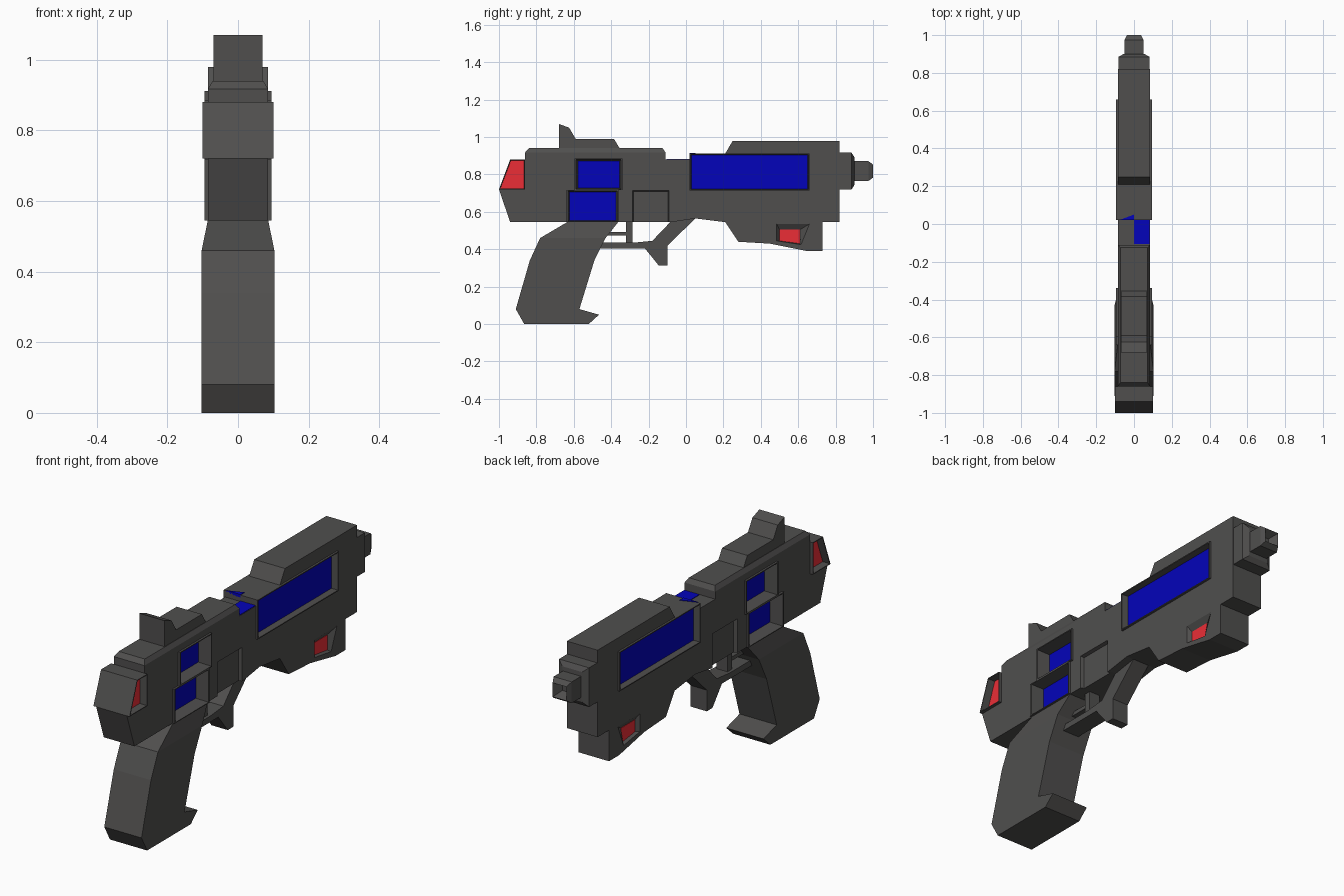
import bpy, bmesh


def material(name, rgb):
    m = bpy.data.materials.new(name)
    m.diffuse_color = (*rgb, 1)
    return m


GREY = material("dark_grey", (0.08, 0.078, 0.076))
BLUE = material("blue_panel", (0.001, 0.001, 0.49))
RED = material("red_panel", (0.83, 0.027, 0.037))


def loft(name, rings, mat=GREY):
    """Skin equal-length rings of 3D points and cap both ends."""
    bm = bmesh.new()
    vs = [[bm.verts.new(p) for p in r] for r in rings]
    n = len(vs[0])
    for a, b in zip(vs, vs[1:]):
        for i in range(n):
            j = (i + 1) % n
            bm.faces.new((a[i], a[j], b[j], b[i]))
    bm.faces.new(vs[0])
    bm.faces.new(vs[-1])
    bmesh.ops.recalc_face_normals(bm, faces=bm.faces)
    me = bpy.data.meshes.new(name)
    bm.to_mesh(me)
    bm.free()
    me.materials.append(mat)
    ob = bpy.data.objects.new(name, me)
    bpy.context.collection.objects.link(ob)
    return ob


def prism(name, profile, x0, x1, mat=GREY):
    """Extrude a (y, z) profile from x0 to x1."""
    return loft(name, [[(x, y, z) for y, z in profile] for x in (x0, x1)], mat)


def rect(y0, y1, z0, z1):
    return [(y0, z0), (y1, z0), (y1, z1), (y0, z1)]


def cut(ob, cutters):
    for c in cutters:
        m = ob.modifiers.new("cut", 'BOOLEAN')
        m.operation, m.solver, m.object = 'DIFFERENCE', 'EXACT', c
    bpy.context.view_layer.update()
    dg = bpy.context.evaluated_depsgraph_get()
    me = bpy.data.meshes.new_from_object(ob.evaluated_get(dg))
    ob.modifiers.clear()
    ob.data = me


# Main receiver with lower front housing
body = prism("receiver", [
    (-1, 0.72), (-0.94, 0.545), (-0.08, 0.545), (0.05, 0.565), (0.21, 0.545),
    (0.28, 0.44), (0.45, 0.43), (0.65, 0.39), (0.73, 0.39), (0.73, 0.545),
    (0.82, 0.545), (0.82, 0.98), (0.25, 0.98), (0.21, 0.912), (0.02, 0.912),
    (0.02, 0.88), (-0.11, 0.88), (-0.11, 0.91), (-0.86, 0.91), (-0.86, 0.88),
    (-0.94, 0.88)], -0.085, 0.085)

# Recessed windows: name, frame outline, frame x, opening, floor outline, floor x, material
windows = [
    ("barrel", rect(0.02, 0.66, 0.715, 0.912), 0.095, rect(0.025, 0.655, 0.72, 0.907),
     rect(0.03, 0.65, 0.722, 0.905), 0.06, BLUE),
    ("upper", rect(-0.595, -0.34, 0.717, 0.885), 0.095, rect(-0.588, -0.347, 0.722, 0.88),
     rect(-0.578, -0.355, 0.728, 0.872), 0.027, BLUE),
    ("lower", rect(-0.64, -0.36, 0.545, 0.717), 0.095, rect(-0.63, -0.367, 0.549, 0.712),
     rect(-0.622, -0.375, 0.555, 0.706), 0.027, BLUE),
    ("rear_light", [(-1, 0.72), (-0.86, 0.72), (-0.86, 0.88), (-0.94, 0.88)], 0.1,
     [(-0.993, 0.724), (-0.864, 0.724), (-0.864, 0.876), (-0.937, 0.876)],
     [(-0.992, 0.725), (-0.865, 0.725), (-0.865, 0.875), (-0.936, 0.875)], 0.06, RED),
    ("port", None, 0.085, rect(-0.285, -0.09, 0.54, 0.715),
     rect(-0.28, -0.095, 0.54, 0.71), 0.068, None),
    ("front_light", None, 0.085, [(0.485, 0.445), (0.615, 0.425), (0.66, 0.535), (0.485, 0.535)],
     [(0.5, 0.445), (0.61, 0.43), (0.61, 0.505), (0.5, 0.505)], 0.065, RED),
]
cutters = []
for s, side in ((1, "right"), (-1, "left")):
    for name, frame, top, outer, inner, x, mat in windows:
        c = loft("cutter", [[(s * x, *p) for p in inner],
                            [(s * top, *p) for p in outer],
                            [(s * 0.12, *p) for p in outer]])
        c.hide_render = True
        cutters.append(c)
        if frame:
            f = prism(f"{name}_frame_{side}", frame, s * 0.075, s * top)
            cut(f, [c])
        if mat:
            prism(f"{name}_panel_{side}", inner, s * (x - 0.01), s * (x + 0.002), mat)
cut(body, cutters)
for c in cutters:
    bpy.data.objects.remove(c)


def slab(w, y0, y1, z):
    """Horizontal rectangle ring at height z."""
    return [(-w, y0, z), (w, y0, z), (w, y1, z), (-w, y1, z)]


# Chamfered top rail
loft("top_rail", [slab(0.085, -0.86, -0.11, 0.905), slab(0.085, -0.86, -0.11, 0.918),
                  slab(0.072, -0.84, -0.125, 0.94)])

# Rear sight
prism("rear_sight", [(-0.355, 0.93), (-0.355, 0.94), (-0.385, 0.99), (-0.59, 0.99),
                     (-0.625, 1.05), (-0.68, 1.07), (-0.68, 0.93)], -0.07, 0.07)

# Blue core showing in the top gap
prism("top_core", rect(-0.105, 0.02, 0.87, 0.883), 0, 0.083, BLUE)
loft("top_core_wedge", [[(-0.08, 0.02, z), (0, 0.02, z), (0, 0.05, z)] for z in (0.9, 0.915)], BLUE)

# Square muzzle block, stepped nozzle and hollow tip: y, half width, half height
loft("muzzle", [[(-w, y, 0.818 - h), (w, y, 0.818 - h), (w, y, 0.818 + h), (-w, y, 0.818 + h)]
                for y, w, h in ((0.8, 0.083, 0.098), (0.885, 0.083, 0.098), (0.9, 0.055, 0.075),
                                (0.901, 0.05, 0.053), (0.975, 0.05, 0.053), (1.0, 0.038, 0.035),
                                (0.96, 0.012, 0.012))])

# Grip, narrowing at the top where it meets the receiver
prism("grip", [(-0.78, 0.46), (-0.835, 0.34), (-0.91, 0.08), (-0.865, 0), (-0.52, 0),
               (-0.465, 0.05), (-0.57, 0.08), (-0.49, 0.34), (-0.43, 0.46)], -0.103, 0.103)
loft("grip_neck", [slab(0.103, -0.78, -0.43, 0.46), slab(0.085, -0.63, -0.36, 0.548)])

# Trigger guard and trigger
prism("trigger_guard", [
    (-0.48, 0.405), (-0.22, 0.405), (-0.145, 0.312), (-0.1, 0.312), (-0.1, 0.418),
    (0.05, 0.565), (-0.07, 0.56), (-0.18, 0.445), (-0.28, 0.435), (-0.46, 0.435)], -0.045, 0.045)
prism("trigger", rect(-0.32, -0.285, 0.43, 0.55), -0.03, 0.03)
prism("trigger_bar", rect(-0.45, -0.31, 0.473, 0.492), -0.025, 0.025)
